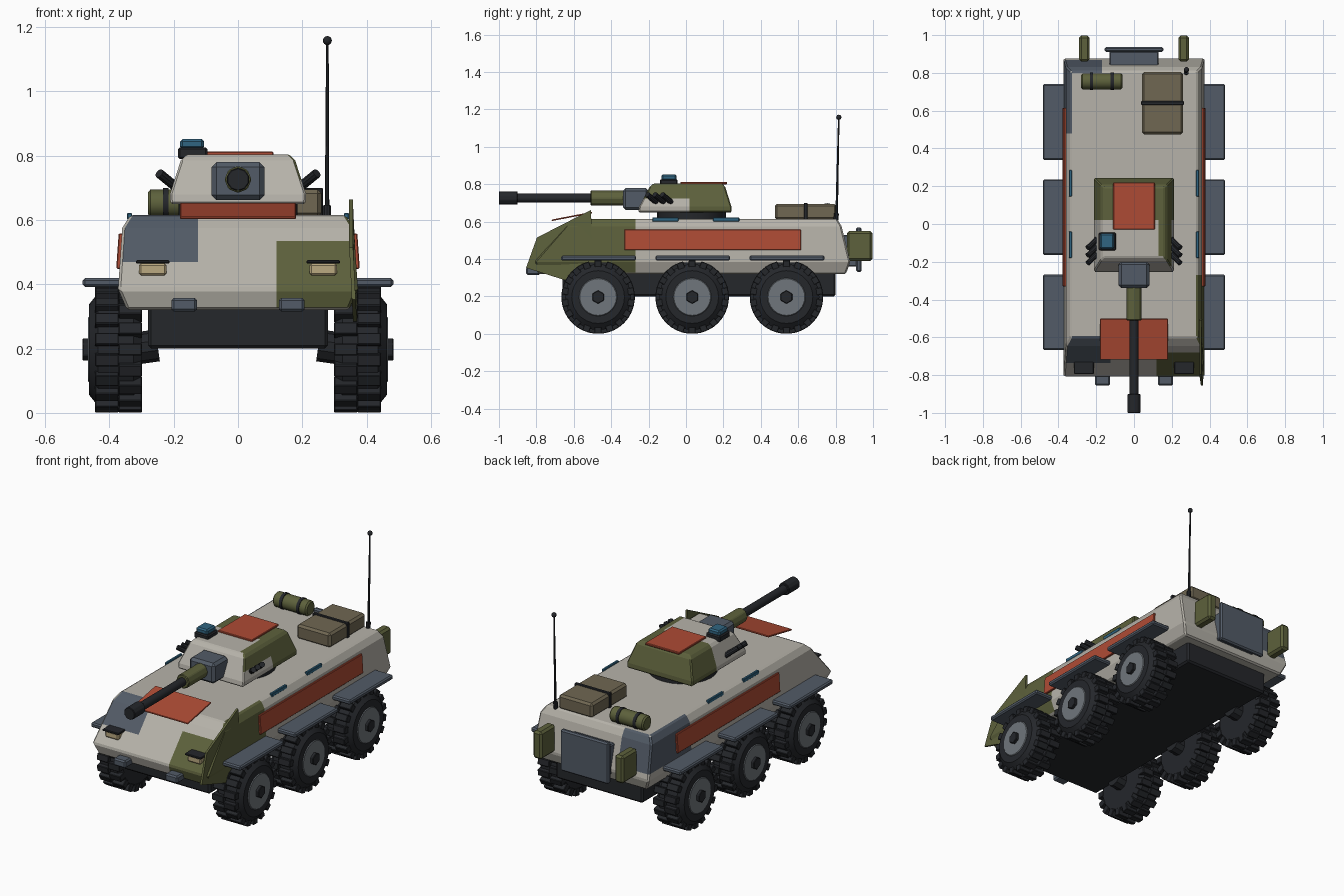
import bpy, bmesh
from math import pi, sin, cos, atan2
from mathutils import Vector, Matrix

if "Cube" in bpy.data.objects:
    bpy.data.objects.remove(bpy.data.objects["Cube"])

def mat(name, r, g, b):
    m = bpy.data.materials.new(name)
    m.diffuse_color = (r, g, b, 1)
    m.use_nodes = True
    m.node_tree.nodes["Principled BSDF"].inputs["Base Color"].default_value = m.diffuse_color
    return m

SAND = mat("sand", .47, .45, .40)
OLIVE = mat("olive", .11, .12, .045)
SLATE = mat("slate", .085, .105, .135)
DARK = mat("dark", .018, .02, .024)
RED = mat("red", .42, .07, .035)
BLUE = mat("blue", .03, .13, .22)
TAN = mat("tan", .16, .135, .085)
LAMP = mat("lamp", .5, .4, .22)
STEEL = mat("steel", .16, .18, .20)

def finish(bm, name, mats, bevel=0, smooth=False):
    bmesh.ops.recalc_face_normals(bm, faces=bm.faces)
    me = bpy.data.meshes.new(name)
    bm.to_mesh(me)
    bm.free()
    ob = bpy.data.objects.new(name, me)
    bpy.context.collection.objects.link(ob)
    for m in (mats if isinstance(mats, (list, tuple)) else [mats]):
        me.materials.append(m)
    if bevel:
        md = ob.modifiers.new("bevel", 'BEVEL')
        md.width, md.segments, md.limit_method = bevel, 1, 'ANGLE'
    if smooth:
        me.shade_smooth()
        me.set_sharp_from_angle(angle=0.6)
    return ob

def add_box(bm, x0, x1, y0, y1, z0, z1, M=Matrix()):
    c = Vector(((x0+x1)/2, (y0+y1)/2, (z0+z1)/2))
    S = Matrix.Diagonal((x1-x0, y1-y0, z1-z0, 1))
    bmesh.ops.create_cube(bm, size=1, matrix=M @ Matrix.Translation(c) @ S)

def box(name, m, x0, x1, y0, y1, z0, z1, bevel=.006, M=Matrix()):
    bm = bmesh.new()
    add_box(bm, x0, x1, y0, y1, z0, z1, M)
    return finish(bm, name, m, bevel)

def add_tube(bm, a, b, r, n=12, r2=None):
    a, b = Vector(a), Vector(b)
    M = Matrix.Translation((a+b)/2) @ (b-a).to_track_quat('Z', 'Y').to_matrix().to_4x4()
    bmesh.ops.create_cone(bm, cap_ends=True, segments=n, radius1=r,
                          radius2=r if r2 is None else r2, depth=(b-a).length, matrix=M)

def tube(name, m, a, b, r, n=12, bevel=0, r2=None):
    bm = bmesh.new()
    add_tube(bm, a, b, r, n, r2)
    return finish(bm, name, m, bevel, n > 10)

def loft(name, layers, mats, cuts, paint, bevel):
    """Stack of rectangles (z, half width, y front, y back), cut and painted in patches."""
    bm = bmesh.new()
    rings = [[bm.verts.new(p) for p in ((-h, f, z), (h, f, z), (h, b, z), (-h, b, z))]
             for z, h, f, b in layers]
    bm.faces.new(rings[0])
    bm.faces.new(rings[-1])
    for lo, hi in zip(rings, rings[1:]):
        for i in range(4):
            j = (i+1) % 4
            bm.faces.new((lo[i], lo[j], hi[j], hi[i]))
    for axis, v in cuts:
        no = Vector([axis == k for k in range(3)])
        bmesh.ops.bisect_plane(bm, geom=bm.verts[:]+bm.edges[:]+bm.faces[:],
                               plane_co=no*v, plane_no=no)
    for f in bm.faces:
        f.material_index = paint(f.calc_center_median())
    return finish(bm, name, mats, bevel)

# hull with camouflage patches
def hull_paint(c):
    if c.y < -.6 and c.x < -.125 and c.z > .47: return 2
    if c.x < -.17 and c.y > .48 and c.z > .42 and (c.x < -.335 or c.y > .8): return 2
    if c.y < -.6 and c.x > .12 and c.z < .535: return 1
    if c.x > .335 and c.y < -.27: return 1
    return 0

loft("hull", [(.32, .345, -.79, .855), (.385, .373, -.81, .878),
              (.575, .36, -.645, .832), (.615, .335, -.6, .808)],
     [SAND, OLIVE, SLATE],
     [(0, -.125), (0, .12), (0, -.17), (2, .47), (2, .535), (2, .42), (1, .48), (1, -.27)],
     hull_paint, .008)
box("belly", DARK, -.28, .28, -.66, .8, .2, .34, .01)

# olive cheek plate on the right of the nose
bm = bmesh.new()
f = bm.faces.new([bm.verts.new((x, y, z)) for x, y, z in
                  ((.357, -.508, .663), (.358, -.797, .515), (.366, -.855, .353),
                   (.37, -.64, .285), (.37, -.5, .4))])
ext = bmesh.ops.extrude_face_region(bm, geom=[f])
bmesh.ops.translate(bm, vec=(-.012, 0, 0),
                    verts=[v for v in ext['geom'] if isinstance(v, bmesh.types.BMVert)])
finish(bm, "cheek_plate", OLIVE)

# glacis plate, rear door
box("glacis_plate", RED, -.18, .18, -.11, .11, -.004, .004, .002,
    Matrix.Translation((0, -.61, .628)) @ Matrix.Rotation(.19, 4, 'X'))
box("rear_door", SLATE, -.155, .155, .91, .938, .33, .57, .008)
box("rear_door_mount", SLATE, -.13, .13, .83, .915, .36, .53)

# wheels with two staggered rows of lugs
def wheel(name, s, y):
    z, r = .197, .176
    bm = bmesh.new()
    add_tube(bm, (s*.3, y, z), (s*.325, y, z), r-.02, 28, r)
    add_tube(bm, (s*.325, y, z), (s*.435, y, z), r, 28)
    add_tube(bm, (s*.435, y, z), (s*.463, y, z), r, 28, r-.035)
    finish(bm, name+"_tyre", DARK, 0, True)
    bm = bmesh.new()
    for k in range(36):
        M = Matrix.Translation((s*(.335 if k % 2 else .408), y, z)) @ Matrix.Rotation(k*pi/18, 4, 'X')
        add_box(bm, -.037, .037, -.019, .019, r-.025, r+.02, M)
    finish(bm, name+"_lugs", DARK, .003)
    tube(name+"_rim", STEEL, (s*.4, y, z), (s*.467, y, z), .102, 24, .004)
    tube(name+"_hub", DARK, (s*.46, y, z), (s*.483, y, z), .036, 6, .003)

for s, side in ((1, "right"), (-1, "left")):
    for k, y in enumerate((-.47, .033, .537)):
        wheel(f"{side}_wheel_{k+1}", s, y)
        tube(f"{side}_axle_{k+1}", DARK, (s*.25, y, .21), (s*.32, y, .2), .05, 10)
        box(f"{side}_fender_{k+1}", SLATE, min(s*.345, s*.483), max(s*.345, s*.483),
            y-.197, y+.203, .392, .419, .007)
    # red side panel, leaning with the hull side
    box(side+"_panel", RED, -.007, .007, -.33, .615, -.055, .055, .003,
        Matrix.Translation((s*.368, 0, .503)) @ Matrix.Rotation(-s*.07, 4, 'Y'))
    # vision slits, lamps, tow hooks, fuel cans
    for k, y in enumerate((-.11, .215)):
        box(f"{side}_slit_{k+1}", BLUE, s*.337-.008, s*.337+.008, y-.07, y+.07, .6, .622, .003)
    box(side+"_lamp", LAMP, s*.265-.043, s*.265+.043, -.785, -.71, .427, .466, .007)
    box(side+"_lamp_hood", DARK, s*.265-.052, s*.265+.052, -.795, -.69, .464, .475, .003)
    box(side+"_tow_hook", SLATE, s*.167-.04, s*.167+.04, -.855, -.78, .315, .358, .008)
    box(side+"_fuel_can", OLIVE, s*.263-.028, s*.263+.028, .86, .997, .39, .55, .012)
    # smoke launchers
    bm = bmesh.new()
    for k in range(3):
        p = Vector((s*.19, -.155+k*.04, .7))
        add_tube(bm, p, p + Vector((s*.055, -.052, .045)), .015, 10)
    finish(bm, side+"_smoke_launchers", DARK)

# turret
def turret_paint(c):
    if c.y > .02: return 1
    return 1 if c.x > .13 and c.z > .725 and c.y > -.17 else 0

tube("turret_ring", DARK, (0, .03, .605), (0, .03, .66), .185, 24)
loft("turret", [(.65, .21, -.255, .245), (.68, .212, -.25, .243),
                (.785, .178, -.195, .21), (.804, .16, -.175, .195)],
     [SAND, OLIVE], [(1, .02), (2, .725), (1, -.1), (0, .13)], turret_paint, .006)
box("hatch", RED, -.11, .11, -.03, .22, .8, .813, .003)
box("sight_base", DARK, -.187, -.095, -.14, -.045, .79, .826, .006)
box("sight", BLUE, -.18, -.105, -.132, -.05, .82, .852, .008)

# gun
box("mantlet", SLATE, -.082, .082, -.338, -.2, .662, .78, .015)
tube("gun_sleeve", OLIVE, (0, -.51, .726), (0, -.3, .726), .042, 8, .004)
tube("gun_barrel", DARK, (0, -.95, .726), (0, -.48, .726), .024, 12)
tube("muzzle", DARK, (0, -1, .726), (0, -.9, .726), .036, 10, .003)

# stowage on the rear deck
box("stowage_crate", TAN, .042, .26, .475, .805, .61, .695, .012)
box("crate_strap", DARK, .037, .265, .63, .65, .61, .7, .003)
tube("bedroll", OLIVE, (-.28, .755, .652), (-.06, .755, .652), .043, 14, .008)
for k, x in enumerate((-.225, -.115)):
    tube(f"bedroll_strap_{k+1}", DARK, (x-.009, .755, .652), (x+.009, .755, .652), .047, 14)

# antenna
tube("antenna_base", DARK, (.277, .8, .6), (.277, .805, .645), .013, 10)
tube("antenna", DARK, (.277, .805, .62), (.278, .817, 1.16), .007, 8, 0, .004)
bm = bmesh.new()
bmesh.ops.create_uvsphere(bm, u_segments=12, v_segments=8, radius=.014,
                          matrix=Matrix.Translation((.278, .817, 1.158)))
finish(bm, "antenna_tip", DARK, 0, True)
